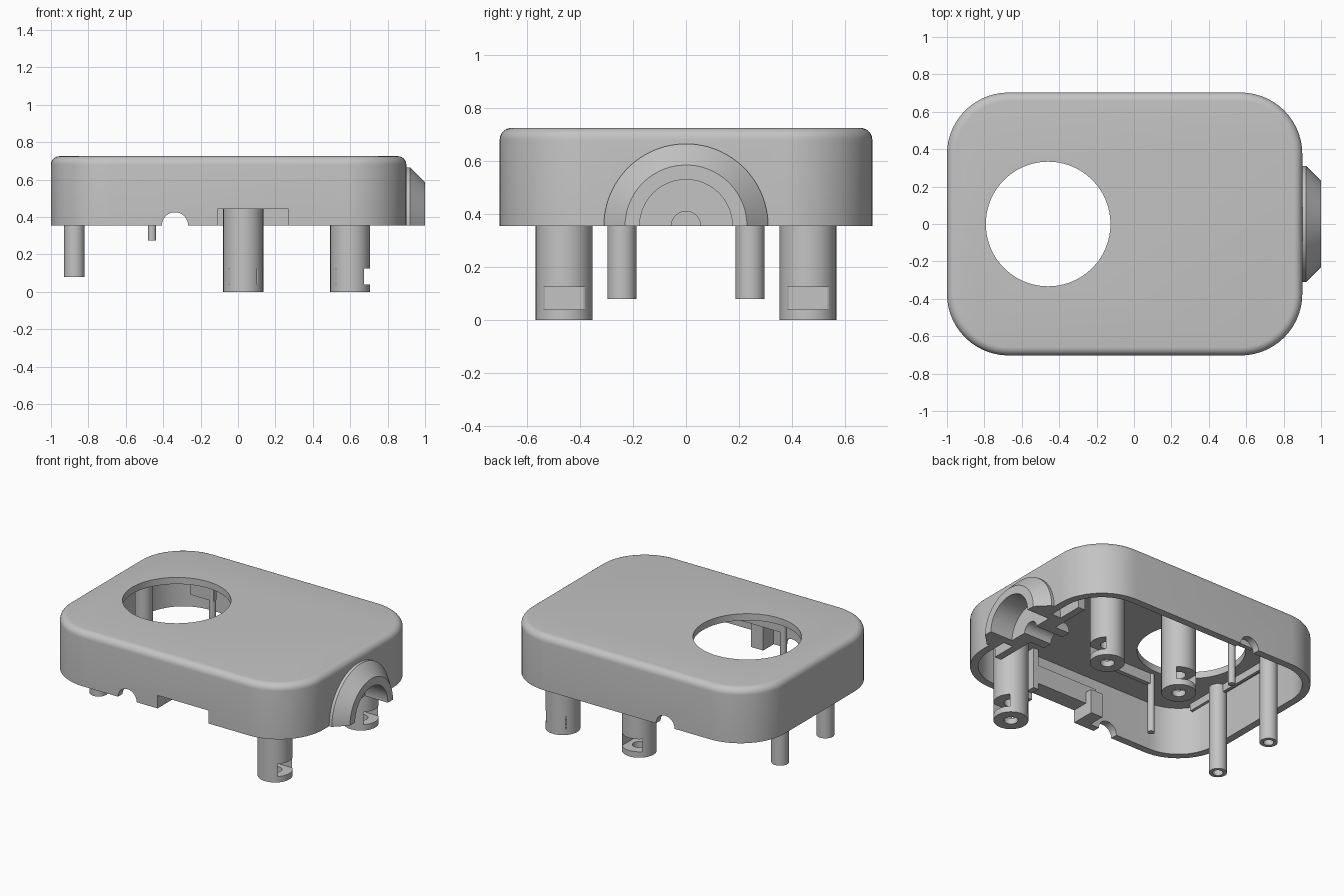
import bpy
import bmesh
from math import pi, sin, cos, radians
from mathutils import Matrix, Vector

default = bpy.data.objects.get("Cube")
if default:
    bpy.data.objects.remove(default)

# One plain grey plastic
GREY = (0.55, 0.55, 0.55, 1)
plastic = bpy.data.materials.new("grey_plastic")
plastic.use_nodes = True
plastic.diffuse_color = GREY
plastic.node_tree.nodes["Principled BSDF"].inputs["Base Color"].default_value = GREY

RIM = 0.355      # underside of the housing
TOP = 0.725
CEILING = 0.68
WALL = 0.05


def finish(name, bm):
    bmesh.ops.recalc_face_normals(bm, faces=bm.faces)
    mesh = bpy.data.meshes.new(name)
    bm.to_mesh(mesh)
    bm.free()
    mesh.materials.append(plastic)
    obj = bpy.data.objects.new(name, mesh)
    bpy.context.collection.objects.link(obj)
    return obj


def box(name, x, y, z):
    bm = bmesh.new()
    bmesh.ops.create_cube(bm, size=1)
    for v in bm.verts:
        v.co = Vector([(a + b) / 2 + c * (b - a) for (a, b), c in zip((x, y, z), v.co)])
    return finish(name, bm)


def cylinder(name, start, end, radius, sides=48):
    start, end = Vector(start), Vector(end)
    axis = end - start
    turn = axis.to_track_quat("Z", "Y").to_matrix().to_4x4()
    bm = bmesh.new()
    bmesh.ops.create_cone(bm, cap_ends=True, segments=sides, radius1=radius,
                          radius2=radius, depth=axis.length,
                          matrix=Matrix.Translation((start + end) / 2) @ turn)
    return finish(name, bm)


def cut(obj, *cutters):
    bpy.context.view_layer.objects.active = obj
    for cutter in cutters:
        mod = obj.modifiers.new("cut", "BOOLEAN")
        mod.operation = "DIFFERENCE"
        mod.solver = "EXACT"
        mod.object = cutter
        bpy.ops.object.modifier_apply(modifier=mod.name)
        bpy.data.objects.remove(cutter)


def loft(name, rings):
    """Skin a row of equal rings and cap both ends."""
    bm = bmesh.new()
    loops = [[bm.verts.new(p) for p in ring] for ring in rings]
    for a, b in zip(loops, loops[1:]):
        for i in range(len(a)):
            j = (i + 1) % len(a)
            bm.faces.new((a[i], a[j], b[j], b[i]))
    bm.faces.new(loops[0])
    bm.faces.new(loops[-1])
    return finish(name, bm)


def outline(inset, z, steps=14):
    """Rounded rectangle of the housing, moved inwards by inset."""
    radius = 0.33
    points = []
    for k, (sx, sy) in enumerate(((1, 1), (-1, 1), (-1, -1), (1, -1))):
        cx, cy = -0.05 + sx * (0.95 - radius), sy * (0.703 - radius)
        for s in range(steps + 1):
            a = (k + s / steps) * pi / 2
            points.append((cx + (radius - inset) * cos(a), cy + (radius - inset) * sin(a), z))
    return points


# Housing shell, open below, with a rounded top edge
rings = [outline(WALL, CEILING), outline(WALL, RIM), outline(0, RIM)]
fillet = 0.045
for i in range(7):
    a = i / 6 * pi / 2
    rings.append(outline(fillet * (1 - cos(a)), TOP - fillet * (1 - sin(a))))
shell = loft("housing_shell", rings)
cut(shell,
    cylinder("window_cutter", (-0.459, 0, 0.5), (-0.459, 0, 0.9), 0.333, 96),
    cylinder("side_hole_cutter", (-0.337, -1, RIM), (-0.337, 1, RIM), 0.07),
    box("front_notch_cutter", (-0.11, 0.27), (-0.8, -0.6), (0.2, 0.443)),
    cylinder("cable_cutter", (0.8, 0, RIM), (1.1, 0, RIM), 0.2, 64))

# Half-round cable collar on the end, turned about the x axis
profile = [(0.62, 0.055), (0.83, 0.055), (0.83, 0.175), (1, 0.175), (1, 0.23),
           (0.92, 0.31), (0.87, 0.31), (0.87, 0.23), (0.77, 0.23), (0.77, 0.12), (0.62, 0.12)]
loft("cable_collar", [[(x, r * cos(i / 48 * pi), RIM + r * sin(i / 48 * pi))
                       for x, r in profile] for i in range(49)])

# Screw posts with a bore and a square nut slot open in the given direction
for name, x, y, dx, dy in (("front_screw_post", 0.6, -0.46, 1, 0),
                           ("back_screw_post", 0.6, 0.46, 1, 0),
                           ("middle_screw_post", 0.028, 0.46, 0, 1)):
    post = cylinder(name, (x, y, 0), (x, y, 0.7), 0.107, 64)
    half = 0.0775
    sx = (x - half, x + (0.2 if dx else half))
    sy = (y - half, y + (0.2 if dy else half))
    cut(post, box("slot_cutter", sx, sy, (0.04, 0.125)),
        cylinder("bore_cutter", (x, y, -0.1), (x, y, 0.4), 0.043, 32))

for side, s in (("front", -1), ("back", 1)):
    # Hollow guide posts and thin pins beside the window
    guide = cylinder(side + "_guide_post", (-0.875, s * 0.242, 0.08),
                     (-0.875, s * 0.242, 0.7), 0.055)
    cut(guide, cylinder("guide_bore_cutter", (-0.875, s * 0.242, 0),
                        (-0.875, s * 0.242, 0.3), 0.032, 32))
    cylinder(side + "_pin", (-0.46, s * 0.385, 0.275), (-0.46, s * 0.385, 0.7), 0.022, 24)
    # Bulkheads either side of the cable collar
    box(side + "_bulkhead", (0.73, 0.78), sorted((s * 0.1, s * 0.4)), (RIM, 0.7))

# Board supports inside the front wall and beside the window
box("notch_block", (-0.2, -0.11), (-0.68, -0.54), (RIM, 0.52))
box("notch_shelf", (-0.19, 0.31), (-0.67, -0.59), (0.443, 0.57))
box("notch_pillar", (0.27, 0.31), (-0.67, -0.59), (0.4, 0.7))
box("front_rail", (-0.46, -0.08), (-0.4, -0.37), (0.61, 0.7))
box("back_rail", (-0.62, -0.44), (0.37, 0.4), (0.58, 0.7))
box("end_rib", (-0.89, -0.87), (-0.5, 0.5), (0.63, 0.7))

# Smooth the round surfaces, keep the edges crisp
bpy.ops.object.select_all(action="DESELECT")
for obj in bpy.context.collection.objects:
    if obj.type == "MESH" and obj.data.materials and obj.data.materials[0] == plastic:
        obj.select_set(True)
        bpy.context.view_layer.objects.active = obj
bpy.ops.object.shade_smooth_by_angle(angle=radians(32))
